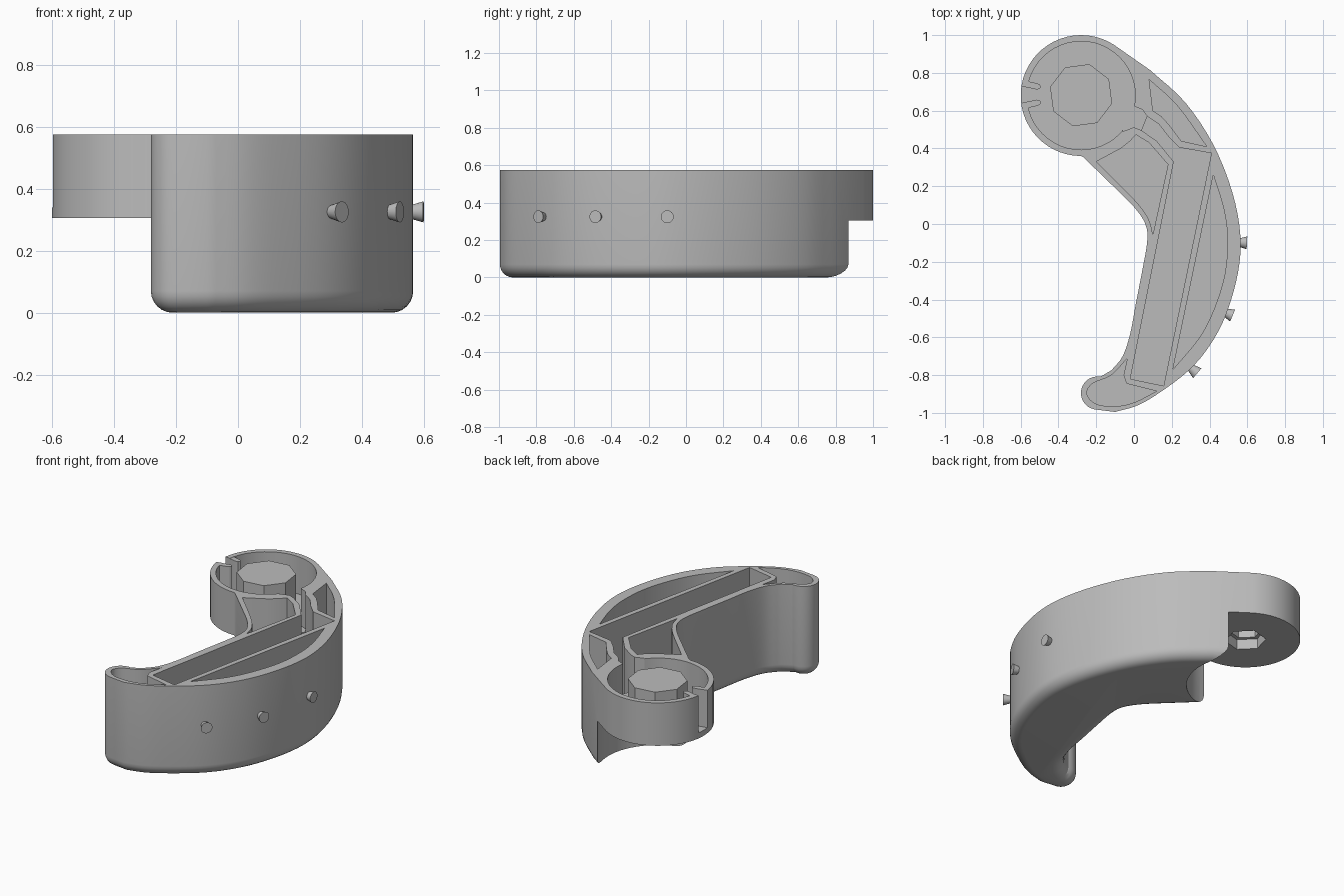
import bpy, bmesh, math
from mathutils import Vector

cube = bpy.data.objects.get("Cube")
if cube:
    bpy.data.objects.remove(cube, do_unlink=True)

grey = bpy.data.materials.new("plain grey")
grey.use_nodes = True
grey.diffuse_color = (0.5, 0.5, 0.5, 1)
grey.node_tree.nodes["Principled BSDF"].inputs["Base Color"].default_value = (0.5, 0.5, 0.5, 1)

TOP, OVER = 0.575, 0.7
HEAD_Z, HEAD_FLOOR, BODY_FLOOR = 0.305, 0.34, 0.04
HEAD = (-0.28, 0.68)


def arc(center, r, a0, a1, n):
    """Points on an arc, angles in degrees."""
    angles = [math.radians(a0 + (a1 - a0) * i / n) for i in range(n + 1)]
    return [(center[0] + r * math.cos(a), center[1] + r * math.sin(a)) for a in angles]


def ngon(center, r, n, turn=0):
    return arc(center, r, turn, turn + 360, n)[:-1]


def smooth(pts, n=4):
    """Open smooth curve through the points."""
    p = [Vector(q) for q in pts]
    p = [2 * p[0] - p[1]] + p + [2 * p[-1] - p[-2]]
    out = []
    for a, b, c, d in zip(p, p[1:], p[2:], p[3:]):
        for i in range(n):
            t = i / n
            out.append(0.5 * (2 * b + (c - a) * t + (2 * a - 5 * b + 4 * c - d) * t * t
                              + (3 * b - a - 3 * c + d) * t ** 3))
    return [tuple(q) for q in out + [p[-2]]]


def prism(name, pts, z0, z1, fillet=0):
    """Upright prism, with an optional rounded bottom edge."""
    bm = bmesh.new()
    base = bm.faces.new([bm.verts.new((x, y, z0)) for x, y in pts])
    ext = bmesh.ops.extrude_face_region(bm, geom=[base], use_keep_orig=True)
    for v in ext["geom"]:
        if isinstance(v, bmesh.types.BMVert):
            v.co.z = z1
    bmesh.ops.recalc_face_normals(bm, faces=bm.faces)
    if fillet:
        rim = [e for e in bm.edges if all(abs(v.co.z - z0) < 1e-5 for v in e.verts)]
        bmesh.ops.bevel(bm, geom=rim, offset=fillet, segments=6, profile=0.5,
                        affect='EDGES', clamp_overlap=False)
    mesh = bpy.data.meshes.new(name)
    bm.to_mesh(mesh)
    bm.free()
    mesh.materials.append(grey)
    obj = bpy.data.objects.new(name, mesh)
    bpy.context.collection.objects.link(obj)
    return obj


def select(obj):
    bpy.ops.object.select_all(action='DESELECT')
    obj.select_set(True)
    bpy.context.view_layer.objects.active = obj


def combine(target, tool, operation='DIFFERENCE'):
    """Apply a boolean and throw the tool away."""
    select(target)
    mod = target.modifiers.new("combine", 'BOOLEAN')
    mod.operation, mod.solver, mod.object = operation, 'EXACT', tool
    bpy.ops.object.modifier_apply(modifier=mod.name)
    bpy.data.objects.remove(tool, do_unlink=True)


# Curved body with round head and tail
outer = smooth([(0.085, 0.815), (0.27, 0.645), (0.42, 0.42), (0.52, 0.17), (0.563, -0.06),
                (0.55, -0.26), (0.487, -0.48), (0.4, -0.645), (0.29, -0.775), (0.14, -0.89),
                (0.02, -0.96), (-0.1, -0.995)])
tail = arc((-0.193, -0.895), 0.088, 260, 80, 14)
inner = smooth([(-0.12, -0.775), (-0.06, -0.7), (-0.02, -0.58), (0.01, -0.42), (0.045, -0.24),
                (0.07, -0.09), (0.06, 0.0), (0.0, 0.09), (-0.12, 0.21), (-0.27, 0.355)])
body = prism("curved_body", arc(HEAD, 0.32, 270, 57, 32) + outer + tail + inner, 0, TOP, 0.07)

# Clearance under the head
combine(body, prism("clearance", ngon(HEAD, 0.345, 64), -0.1, HEAD_Z))

# Head pocket and its passage to the channel
combine(body, prism("head_pocket", ngon(HEAD, 0.287, 48), HEAD_FLOOR, OVER))
combine(body, prism("passage", [(-0.03, 0.64), (0.01, 0.62), (0.045, 0.605), (0.07, 0.57),
                                (0.04, 0.495), (0.0, 0.512), (-0.06, 0.49)], HEAD_FLOOR, OVER))

# Long bent channel
combine(body, prism("channel", [(0.07, 0.57), (0.13, 0.53), (0.185, 0.46), (0.24, 0.405),
                                (0.41, 0.375), (0.157, -0.857), (-0.02, -0.82), (0.21, 0.33),
                                (0.12, 0.44), (0.04, 0.495)], BODY_FLOOR, OVER))

# Lightening pockets
upper = smooth([(0.08, 0.765), (0.23, 0.625), (0.385, 0.41)])
upper += [(0.25, 0.44), (0.19, 0.52), (0.145, 0.57), (0.1, 0.6)]
side = smooth([(0.42, 0.26), (0.475, 0.08), (0.495, -0.08), (0.48, -0.27),
               (0.42, -0.46), (0.34, -0.61), (0.206, -0.77)])
neck = smooth([(0.1, -0.055), (0.075, 0.03), (0.0, 0.13), (-0.2, 0.33)])
neck += [(-0.07, 0.4), (-0.02, 0.44), (0.01, 0.473), (0.08, 0.43), (0.18, 0.315)]
end = smooth([(0.12, -0.885), (0.0, -0.945), (-0.1, -0.965), (-0.2, -0.953), (-0.25, -0.9),
              (-0.22, -0.845), (-0.12, -0.8), (-0.035, -0.71)])
end += [(-0.055, -0.8), (-0.04, -0.845)]
for outline in (upper, side, neck, end):
    combine(body, prism("pocket", outline, BODY_FLOOR, OVER))

# Eight-sided post in the head
combine(body, prism("post", ngon((-0.28, 0.682), 0.17, 8, 30), 0.32, TOP - 0.002), 'UNION')

# Side slot with two rounded lips
mid = 0.685
for s in (1, -1):
    lip = [(-0.585, mid + s * 0.076), (-0.515, mid + s * 0.06), (-0.5, mid + s * 0.054),
           (-0.491, mid + s * 0.042), (-0.5, mid + s * 0.03), (-0.515, mid + s * 0.027),
           (-0.585, mid + s * 0.042)]
    combine(body, prism("lip", lip, 0.32, TOP - 0.001), 'UNION')
combine(body, prism("slot", [(-0.7, mid + 0.045), (-0.7, mid - 0.045), (-0.6, mid - 0.045),
                             (-0.515, mid - 0.027), (-0.515, mid + 0.027),
                             (-0.6, mid + 0.045)], HEAD_FLOOR, OVER))

# Stepped six-sided recess under the head
for r, depth in ((0.12, 0.37), (0.095, 0.44)):
    combine(body, prism("hex_recess", ngon(HEAD, r, 6, 15), 0.2, depth))

# Flared pins along the outer side
for i, (x, y, angle) in enumerate([(0.598, -0.1, -3), (0.522, -0.485, -23), (0.335, -0.79, -40)]):
    a = math.radians(angle)
    d = Vector((math.cos(a), math.sin(a), 0))
    bpy.ops.mesh.primitive_cone_add(vertices=24, radius1=0.018, radius2=0.034, depth=0.055,
                                    location=Vector((x, y, 0.325)) - d * 0.0275,
                                    rotation=d.to_track_quat('Z', 'Y').to_euler())
    pin = bpy.context.object
    pin.name = f"pin_{i + 1}"
    pin.data.materials.append(grey)
    bpy.ops.object.shade_smooth_by_angle(angle=math.radians(30))

select(body)
bpy.ops.object.shade_smooth_by_angle(angle=math.radians(25))
